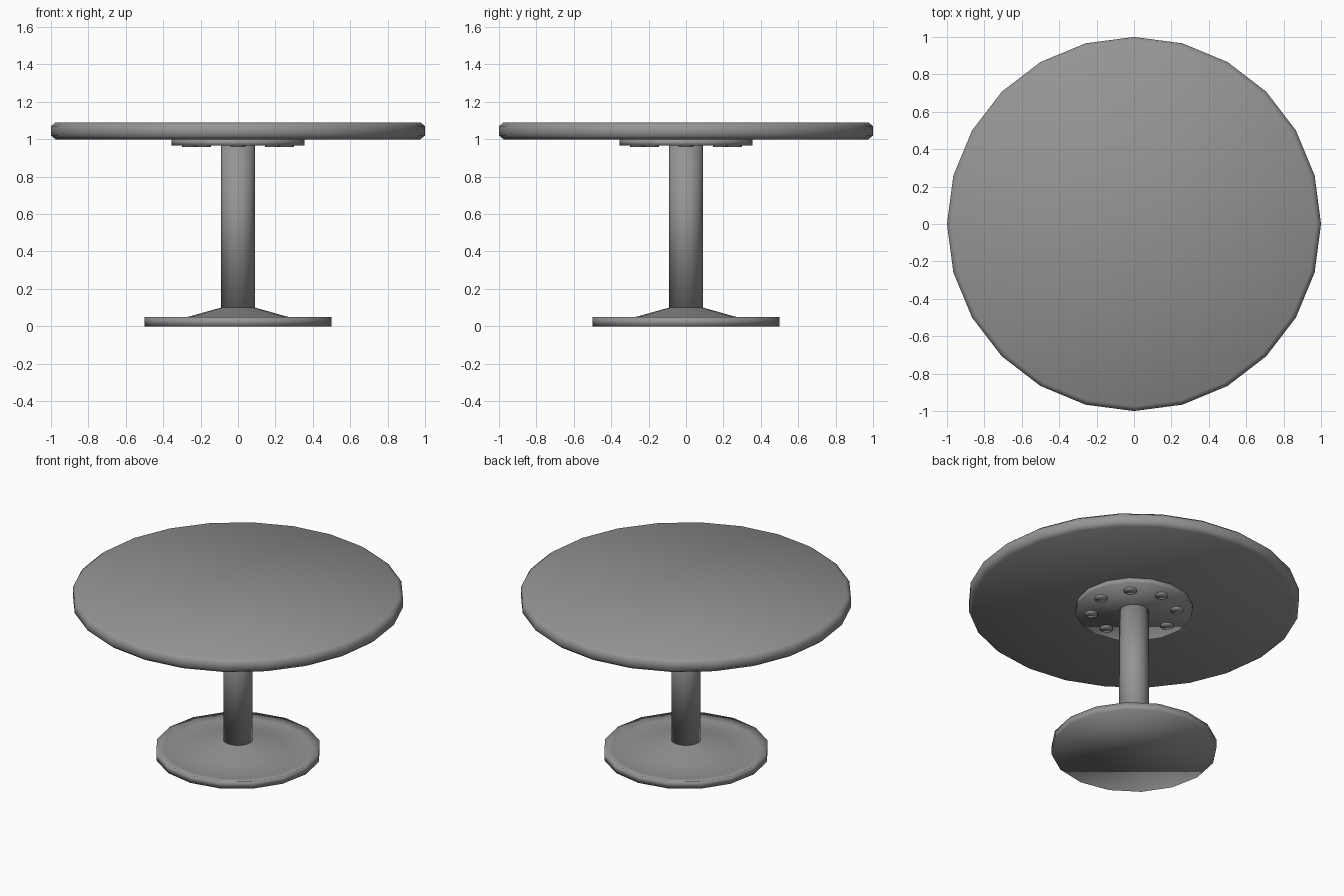
import bpy, bmesh, math
from math import sin, cos, pi

if "Cube" in bpy.data.objects:
    bpy.data.objects.remove(bpy.data.objects["Cube"], do_unlink=True)

grey = bpy.data.materials.new("grey")
grey.use_nodes = True
colour = (0.3, 0.3, 0.3, 1)
grey.diffuse_color = colour
grey.node_tree.nodes["Principled BSDF"].inputs["Base Color"].default_value = colour


def lathe(name, profile, sides, centre=(0, 0), soft_rings=()):
    """Spin a (radius, height) profile, listed bottom to top, and cap both ends."""
    bm = bmesh.new()
    rings = [[bm.verts.new((centre[0] + r * cos(2 * pi * i / sides),
                            centre[1] + r * sin(2 * pi * i / sides), z))
              for i in range(sides)] for r, z in profile]
    for low, high in zip(rings, rings[1:]):
        for i in range(sides):
            j = (i + 1) % sides
            bm.faces.new((low[i], low[j], high[j], high[i]))
    bm.faces.new(rings[0][::-1])
    bm.faces.new(rings[-1])
    # Smooth around the sides, sharp where the profile turns a corner
    for f in bm.faces:
        f.smooth = True
    soft = {v for k in soft_rings for v in rings[k]}
    for e in bm.edges:
        if e.calc_face_angle(0) > math.radians(30):
            e.smooth = e.verts[0] in soft and e.verts[1] in soft
    mesh = bpy.data.meshes.new(name)
    bm.to_mesh(mesh)
    bm.free()
    mesh.materials.append(grey)
    obj = bpy.data.objects.new(name, mesh)
    bpy.context.collection.objects.link(obj)
    return obj


# Round top with chamfered edges
lathe("table_top", [(0.975, 1.0), (1, 1.02), (1, 1.07), (0.975, 1.09)], 24)

# Dished foot with a raised rim, flaring up to the column
lathe("foot", [(0.5, 0), (0.5, 0.05), (0.44, 0.035), (0.27, 0.05), (0.09, 0.1)],
      16, soft_rings=(1,))
lathe("column", [(0.09, 0.1), (0.09, 0.98)], 16)

# Mounting plate and its ring of bolts
lathe("mounting_plate", [(0.355, 0.967), (0.355, 1.0)], 16)
for k in range(8):
    a = k * pi / 4
    lathe(f"bolt_{k + 1}", [(0.04, 0.96), (0.04, 0.97)], 12,
          (0.26 * cos(a), 0.26 * sin(a)))
